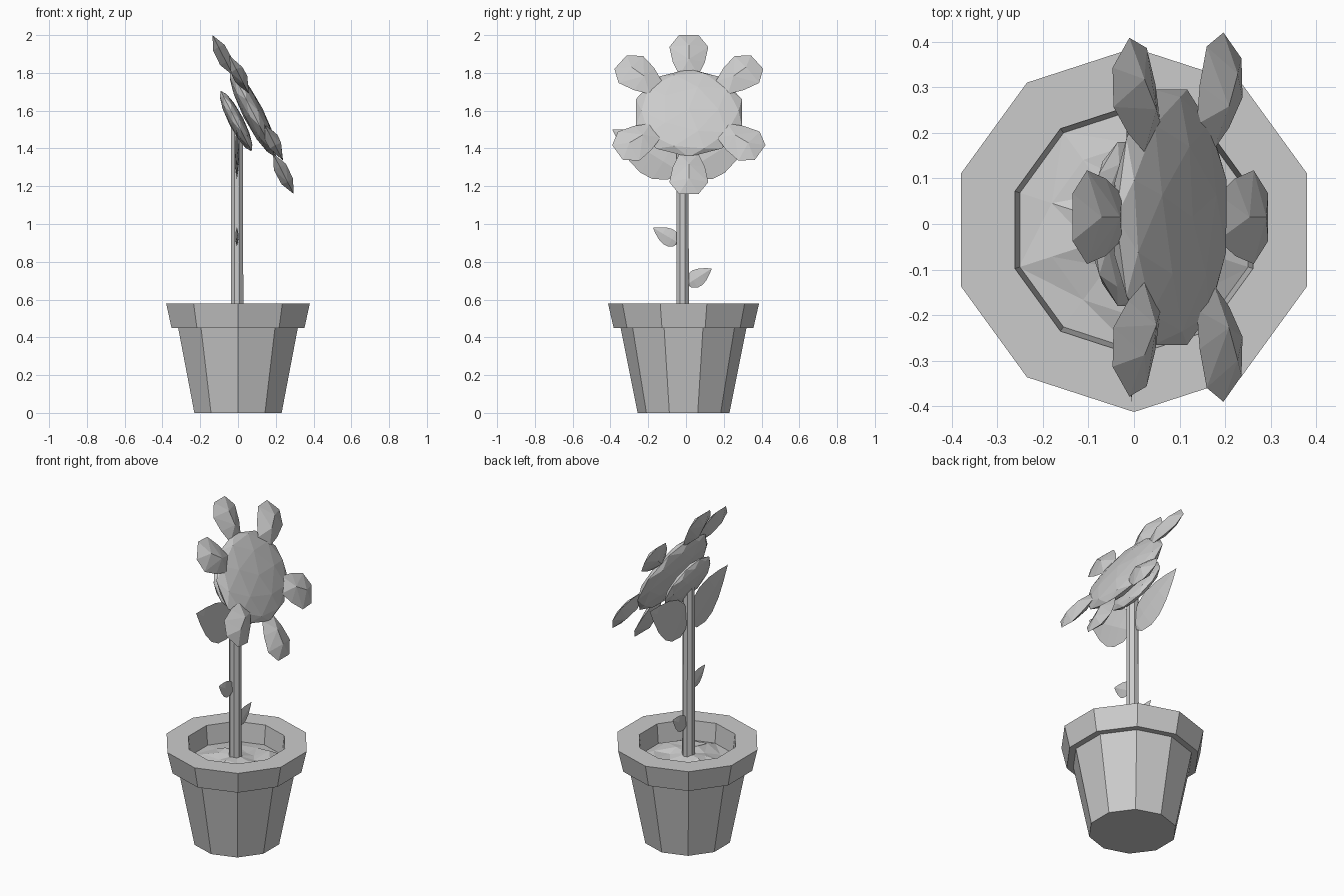
import bpy, bmesh, math, random
from mathutils import Matrix, Vector

if "Cube" in bpy.data.objects:
    bpy.data.objects.remove(bpy.data.objects["Cube"])

random.seed(4)
CY = -0.013          # pot and stem axis
SIDES = 10


def finish(name, bm):
    bmesh.ops.remove_doubles(bm, verts=bm.verts, dist=1e-5)
    bmesh.ops.recalc_face_normals(bm, faces=bm.faces)
    me = bpy.data.meshes.new(name)
    bm.to_mesh(me)
    bm.free()
    ob = bpy.data.objects.new(name, me)
    bpy.context.collection.objects.link(ob)
    return ob


def ring(bm, r, z, n=SIDES, jitter=0.0, cx=0.0):
    vs = []
    for i in range(n):
        a = math.pi / 2 + 2 * math.pi * i / n
        vs.append(bm.verts.new((cx + r * math.cos(a), CY + r * math.sin(a),
                                z + random.uniform(-jitter, jitter))))
    return vs


def bridge(bm, a, b):
    n = len(a)
    for i in range(n):
        j = (i + 1) % n
        bm.faces.new((a[i], a[j], b[j], b[i]))


# Pot: ten-sided lathe with a stepped rim
bm = bmesh.new()
rings = [ring(bm, r, z) for r, z in
         [(0.243, 0), (0.333, 0.45), (0.37, 0.45), (0.40, 0.58), (0.275, 0.58), (0.262, 0.45)]]
for a, b in zip(rings, rings[1:]):
    bridge(bm, a, b)
bm.faces.new(rings[0])
finish("pot", bm)

# Soil: rough mound inside the rim
bm = bmesh.new()
rings = [ring(bm, r, z, jitter=j) for r, z, j in
         [(0.266, 0.465, 0), (0.19, 0.485, 0.018), (0.10, 0.495, 0.018)]]
for a, b in zip(rings, rings[1:]):
    bridge(bm, a, b)
tip = bm.verts.new((0, CY, 0.505))
for i in range(SIDES):
    bm.faces.new((rings[-1][i], rings[-1][(i + 1) % SIDES], tip))
bmesh.ops.triangulate(bm, faces=bm.faces)
finish("soil", bm)

# Stem
bm = bmesh.new()
bmesh.ops.create_cone(bm, cap_ends=True, segments=8, radius1=0.036, radius2=0.034, depth=1.08,
                      matrix=Matrix.Translation((-0.005, -0.018, 1.0)) @ Matrix.Rotation(math.pi / 8, 4, 'Z'))
finish("stem", bm)

# Frame of the tilted flower: local x = sideways, y = up the face, z = outward
tilt = math.radians(27.1)
u = Vector((0, 1, 0))
v = Vector((-math.sin(tilt), 0, math.cos(tilt)))
n = u.cross(v)


def frame(origin):
    m = Matrix((u, v, n)).transposed().to_4x4()
    m.translation = origin
    return m


def squashed_ball(name, origin, size):
    bm = bmesh.new()
    bmesh.ops.create_icosphere(bm, subdivisions=2, radius=1.0)
    bmesh.ops.transform(bm, verts=bm.verts, matrix=frame(origin) @ Matrix.Diagonal((*size, 1)))
    finish(name, bm)


# Flower centre and the smaller disc behind it
squashed_ball("flower_centre", (0.08, 0.015, 1.588), (0.295, 0.262, 0.055))
squashed_ball("flower_back", (-0.01, 0.0, 1.545), (0.19, 0.18, 0.04))


# Petals: six faceted, lens-shaped lobes
def petal(name, angle, reach, lift):
    bm = bmesh.new()
    outline = [(-0.24, -0.05), (-0.16, -0.085), (-0.07, -0.103), (0, -0.052),
               (0, 0.052), (-0.07, 0.103), (-0.16, 0.085), (-0.24, 0.05)]
    edge = [bm.verts.new((reach + x, y, 0)) for x, y in outline]
    for s in (-1, 1):
        a = bm.verts.new((reach - 0.16, 0, s * 0.036))
        b = bm.verts.new((reach - 0.075, 0, s * 0.034))
        for i, top in enumerate((a, a, b, b, b, a, a, a)):
            bm.faces.new((edge[i], edge[(i + 1) % 8], top))
        bm.faces.new((edge[2], a, b))
        bm.faces.new((edge[5], a, b))
    m = frame((0.078, 0.015, 1.583)) @ Matrix.Translation((0, 0, lift)) \
        @ Matrix.Rotation(math.radians(angle), 4, 'Z')
    bmesh.ops.transform(bm, verts=bm.verts, matrix=m)
    finish(name, bm)


for i, (angle, reach, lift) in enumerate([(90, 0.468, 0), (39, 0.465, 0.03), (141, 0.465, 0.03),
                                          (-33, 0.45, 0.03), (213, 0.45, 0.03), (-90, 0.476, 0)]):
    petal(f"petal_{i + 1}", angle, reach, lift)


# Leaves: thin pointed blades in the y-z plane, thicker along the midrib
def leaf(name, base, tip, width, thick):
    bm = bmesh.new()
    base, tip = Vector((-0.006, *base)), Vector((-0.006, *tip))
    axis = tip - base
    side = axis.cross(Vector((1, 0, 0))).normalized()
    prof = [(0, 0.0), (0.08, 0.6), (0.25, 0.95), (0.42, 1.0), (0.62, 0.8), (0.82, 0.42), (1, 0.0)]
    rows = []
    for t, w in prof:
        p = base + axis * t
        h = Vector((thick * min(1, w + 0.2), 0, 0)) if w else Vector()
        rows.append([bm.verts.new(q) for q in
                     (p + side * w * width, p + h, p - side * w * width, p - h)])
    for a, b in zip(rows, rows[1:]):
        bridge(bm, a, b)
    bmesh.ops.remove_doubles(bm, verts=bm.verts, dist=1e-4)
    finish(name, bm)


leaf("large_leaf_left", (-0.03, 1.275), (-0.39, 1.50), 0.115, 0.011)
leaf("large_leaf_right", (-0.006, 1.275), (0.354, 1.50), 0.115, 0.011)
leaf("small_leaf_left", (-0.04, 0.90), (-0.175, 0.98), 0.047, 0.008)
leaf("small_leaf_right", (0.005, 0.68), (0.137, 0.765), 0.047, 0.008)
